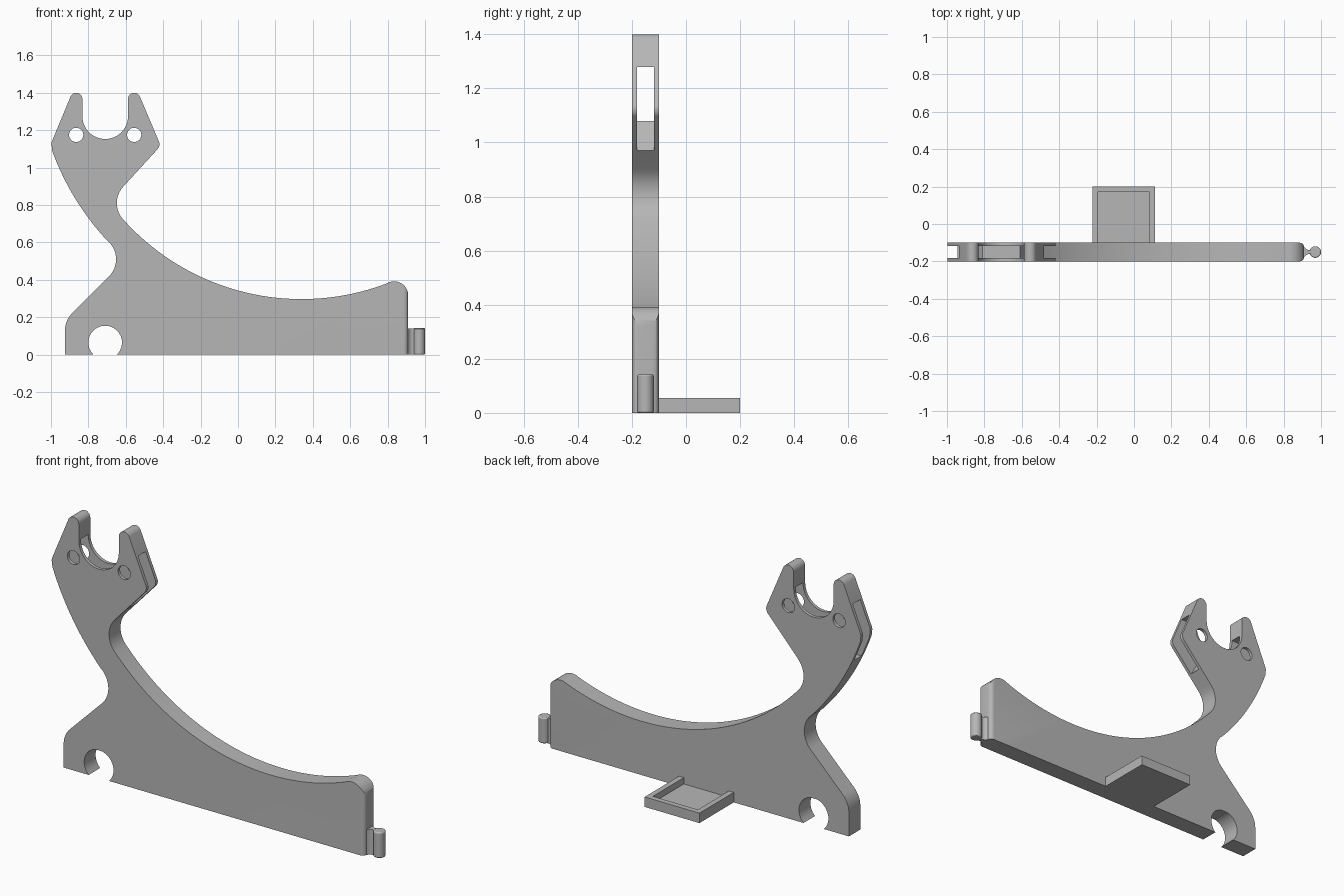
import bpy, bmesh
from math import radians, cos, sin
from mathutils import Matrix, Vector

cube = bpy.data.objects.get("Cube")
if cube:
    bpy.data.objects.remove(cube, do_unlink=True)

grey = bpy.data.materials.new("plain grey")
grey.use_nodes = True
colour = (0.47, 0.47, 0.47, 1)
grey.diffuse_color = colour
grey.node_tree.nodes["Principled BSDF"].inputs["Base Color"].default_value = colour


def arc(cx, cy, r, start, end, steps=10):
    angles = [radians(start + (end - start) * i / steps) for i in range(steps + 1)]
    return [(cx + r * cos(a), cy + r * sin(a)) for a in angles]


def prism(name, points, low, high, upright=True):
    """Extrude an outline along y (upright) or along z (plan)."""
    bm = bmesh.new()
    if upright:
        verts = [bm.verts.new((a, low, b)) for a, b in points]
        move = Vector((0, high - low, 0))
    else:
        verts = [bm.verts.new((a, b, low)) for a, b in points]
        move = Vector((0, 0, high - low))
    face = bm.faces.new(verts)
    out = bmesh.ops.extrude_face_region(bm, geom=[face])["geom"]
    bmesh.ops.translate(bm, vec=move, verts=[v for v in out if isinstance(v, bmesh.types.BMVert)])
    bmesh.ops.recalc_face_normals(bm, faces=bm.faces)
    mesh = bpy.data.meshes.new(name)
    bm.to_mesh(mesh)
    bm.free()
    mesh.materials.append(grey)
    obj = bpy.data.objects.new(name, mesh)
    bpy.context.collection.objects.link(obj)
    return obj


def select(obj):
    bpy.ops.object.select_all(action='DESELECT')
    obj.select_set(True)
    bpy.context.view_layer.objects.active = obj


def combine(obj, tool, operation='DIFFERENCE'):
    select(obj)
    mod = obj.modifiers.new("cut", 'BOOLEAN')
    mod.operation, mod.object, mod.solver = operation, tool, 'EXACT'
    bpy.ops.object.modifier_apply(modifier=mod.name)
    bpy.data.objects.remove(tool, do_unlink=True)


def box(x0, x1, y0, y1):
    return [(x0, y0), (x1, y0), (x1, y1), (x0, y1)]


FRONT, BACK, MID = -0.2, -0.1, -0.15
FORK = -0.71

# Plate outline, anticlockwise from the lower left
notch = [(x, min(z, 0.152)) for x, z in arc(FORK, 0.065, 0.09, 226.2, -46.2, 20)]
notch[0], notch[-1] = (notch[0][0], 0), (notch[-1][0], 0)
flat = [p for p in notch if p[1] == 0.152]
notch = [p for p in notch if p not in flat[1:-1]]
outline = [(-0.925, 0)] + notch + [(0.91, 0)]
outline += arc(0.835, 0.317, 0.075, 0, 111)            # rounded far end
outline += arc(0.34, 1.577, 1.28, 291, 223, 40)        # long cradle curve
outline += arc(-0.518, 0.81, 0.13, 222, 135)           # inner waist
outline += arc(-0.46, 1.125, 0.04, -45, 23, 8)         # fork shoulder
outline += arc(-0.555, 1.367, 0.033, 23, 180)          # fork tip
outline += arc(FORK, 1.275, 0.122, 0, -180, 24)        # fork seat
outline += arc(-0.865, 1.367, 0.033, 0, 157)           # other tip
outline += arc(-0.958, 1.125, 0.04, 157, 199, 6)
outline += arc(0.34, 1.577, 1.42, 200, 223, 20)        # outer back curve
outline += arc(-0.782, 0.51, 0.13, 42, -45)            # outer waist
outline += arc(-0.795, 0.13, 0.13, 135, 180)           # foot
plate = prism("cradle_plate", outline, FRONT, BACK)

# Soften the upright corners at the far end
r = 0.025
plan = [(-1.2, BACK), (-1.2, FRONT)]
plan += arc(0.91 - r, FRONT + r, r, -90, 0, 6) + arc(0.91 - r, BACK - r, r, 0, 90, 6)
combine(plate, prism("end_rounding", plan, -0.1, 1.6, False), 'INTERSECT')

# Channel through both fork arms, reaching lower at the outside
channel = [(-1.1, 1.28), (-1.1, 0.97), (-0.87, 0.97), (-0.81, 1.08),
           (-0.61, 1.08), (-0.55, 0.97), (-0.3, 0.97), (-0.3, 1.28)]
combine(plate, prism("channel_cutter", channel, MID - 0.032, MID + 0.032))

# Pin holes in the fork
for side in (-1, 1):
    hole = arc(FORK + side * 0.155, 1.175, 0.038, 0, 348.75, 31)
    combine(plate, prism("hole_cutter", hole, FRONT - 0.1, BACK + 0.1))

# Shallow open tray behind the plate
tray = prism("tray", box(-0.222, 0.113, BACK - 0.005, 0.2), 0, 0.055, False)
combine(tray, prism("tray_cutter", box(-0.192, 0.083, BACK - 0.05, 0.17), 0.02, 0.1, False))

# Hinge knob with a flared neck
knob = prism("hinge_knob", arc(0.969, MID, 0.031, 0, 345, 23), 0, 0.142, False)
bevel = knob.modifiers.new("rim", 'BEVEL')
bevel.width, bevel.segments, bevel.limit_method = 0.006, 2, 'ANGLE'
bevel.angle_limit = radians(60)
half = [(0.9, 0.03), (0.912, 0.026), (0.92, 0.016), (0.932, 0.011), (0.955, 0.012)]
neck = prism("hinge_neck", [(x, MID - w) for x, w in half]
             + [(x, MID + w) for x, w in reversed(half)], 0, 0.14, False)

for obj in (plate, tray, knob, neck):
    select(obj)
    bpy.ops.object.shade_smooth_by_angle(angle=radians(30))
